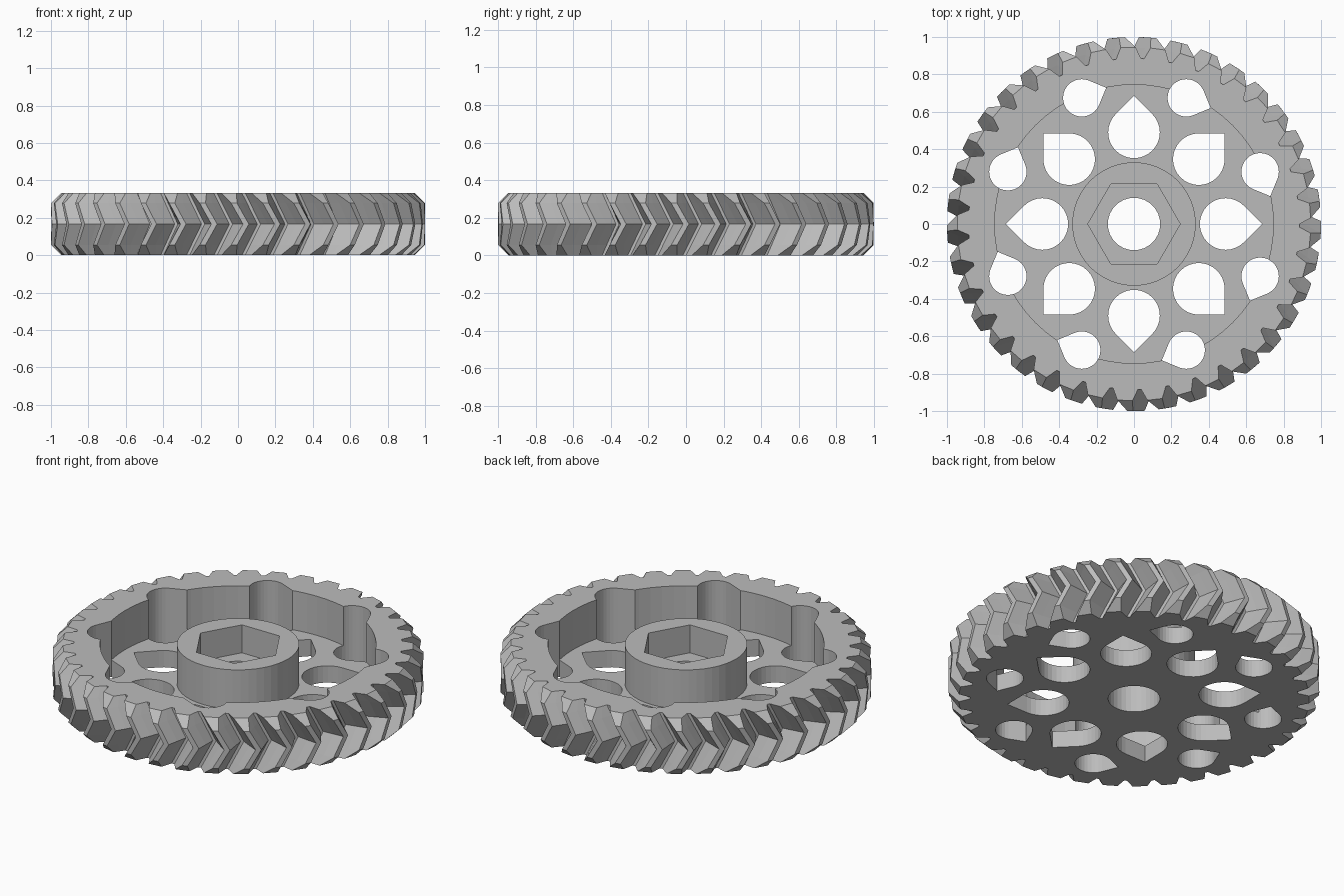
import bpy
import bmesh
from math import sin, cos, pi, radians, sqrt

cube = bpy.data.objects.get("Cube")
if cube:
    bpy.data.objects.remove(cube)

# Main dimensions
TEETH = 37
HEIGHT = 0.333
ROOT, TIP, CHAMFERED = 0.885, 1.0, 0.945
CHAMFER = 0.055
TWIST = radians(5.4)
PLATE = 0.1
BORE = 0.14

grey = bpy.data.materials.new("plain grey")
grey.use_nodes = True
colour = (0.5, 0.5, 0.5, 1)
grey.diffuse_color = colour
grey.node_tree.nodes["Principled BSDF"].inputs["Base Color"].default_value = colour


def loft(name, rings):
    """Closed solid through a stack of matching rings of points."""
    bm = bmesh.new()
    loops = [[bm.verts.new(p) for p in ring] for ring in rings]
    n = len(loops[0])
    for low, high in zip(loops, loops[1:]):
        for i in range(n):
            j = (i + 1) % n
            bm.faces.new((low[i], low[j], high[j], high[i]))
    bm.faces.new(loops[0][::-1])
    bm.faces.new(loops[-1])
    bmesh.ops.recalc_face_normals(bm, faces=bm.faces)
    mesh = bpy.data.meshes.new(name)
    bm.to_mesh(mesh)
    bm.free()
    mesh.materials.append(grey)
    ob = bpy.data.objects.new(name, mesh)
    bpy.context.collection.objects.link(ob)
    return ob


def prism(name, outline, z0, z1):
    return loft(name, [[(x, y, z) for x, y in outline] for z in (z0, z1)])


def circle(r, n):
    return [(r * cos(2 * pi * i / n), r * sin(2 * pi * i / n)) for i in range(n)]


def teardrop(dist, angle, r, heading, n=24):
    """Round hole with a right-angled point towards the heading."""
    cx, cy = dist * cos(angle), dist * sin(angle)
    arc = [heading + pi / 4 + 1.5 * pi * i / n for i in range(n + 1)]
    pts = [(cx + r * cos(a), cy + r * sin(a)) for a in arc]
    pts.append((cx + r * sqrt(2) * cos(heading), cy + r * sqrt(2) * sin(heading)))
    return pts


def cut(ob, cutters):
    """Subtract every cutter, then discard them."""
    for c in cutters:
        c.hide_render = True
        mod = ob.modifiers.new("cut", 'BOOLEAN')
        mod.operation = 'DIFFERENCE'
        mod.solver = 'EXACT'
        mod.object = c
    bpy.context.view_layer.update()
    deps = bpy.context.evaluated_depsgraph_get()
    mesh = bpy.data.meshes.new_from_object(ob.evaluated_get(deps))
    ob.modifiers.clear()
    ob.data = mesh
    for c in cutters:
        bpy.data.objects.remove(c)


def half_width(r):
    """Angular half width of a tooth, narrowing outwards with a slight bulge."""
    t = (r - ROOT) / (TIP - ROOT)
    return radians(4.3 - 3.8 * t + 0.4 * t * t)


def tooth_ring(z, tip):
    """Toothed outline at one height; the twist peaks at mid height."""
    shift = -TWIST * abs(z / HEIGHT - 0.5) * 2
    radii = [ROOT, (ROOT + tip) / 2, tip]
    flank = [(r, -half_width(r)) for r in radii]
    flank += [(r, half_width(r)) for r in reversed(radii)]
    ring = []
    for k in range(TEETH):
        for r, w in flank:
            a = 2 * pi * k / TEETH + shift + w
            ring.append((r * cos(a), r * sin(a), z))
    return ring


# Herringbone gear body with chamfered tooth tips
levels = [(0, CHAMFERED), (CHAMFER, TIP), (HEIGHT / 2, TIP),
          (HEIGHT - CHAMFER, TIP), (HEIGHT, CHAMFERED)]
gear = loft("gear_rim_and_plate", [tooth_ring(z, tip) for z, tip in levels])

# Recess, bore and the two rings of teardrop holes
cutters = [prism("recess_cutter", circle(0.745, 72), PLATE, 1),
           prism("bore_cutter", circle(BORE, 32), -1, 1)]
for k in range(8):
    a = k * pi / 4
    b = a + pi / 8
    cutters.append(prism("inner_hole_cutter", teardrop(0.49, a, 0.138, a), -1, 1))
    cutters.append(prism("outer_hole_cutter", teardrop(0.73, b, 0.1, b - pi / 2), -1, 1))
cut(gear, cutters)

# Hub with a hexagonal nut socket above the bore
hub = prism("hub", circle(0.33, 48), PLATE, HEIGHT)
cut(hub, [prism("hex_cutter", circle(0.247, 6), HEIGHT / 2, 1),
          prism("hub_bore_cutter", circle(BORE, 32), -1, 1)])
